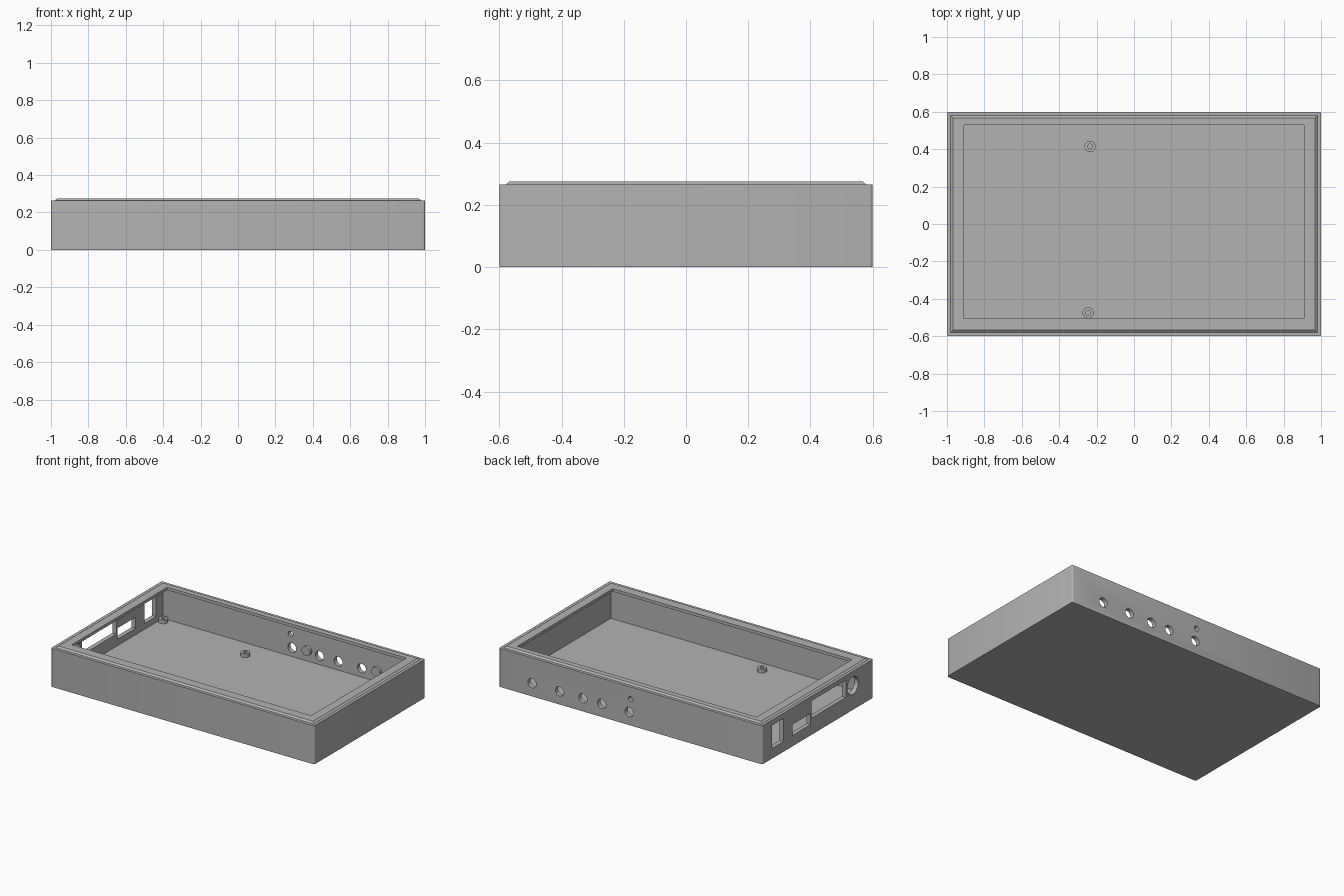
import bpy, bmesh
from mathutils import Matrix, Vector

if "Cube" in bpy.data.objects:
    bpy.data.objects.remove(bpy.data.objects["Cube"])

grey = bpy.data.materials.new("plain grey")
grey.use_nodes = True
COLOUR = (0.45, 0.45, 0.45, 1)
grey.diffuse_color = COLOUR
grey.node_tree.nodes["Principled BSDF"].inputs["Base Color"].default_value = COLOUR

FLOOR = 0.03


def make(name, bm):
    bmesh.ops.recalc_face_normals(bm, faces=bm.faces)
    mesh = bpy.data.meshes.new(name)
    bm.to_mesh(mesh)
    bm.free()
    obj = bpy.data.objects.new(name, mesh)
    bpy.context.collection.objects.link(obj)
    mesh.materials.append(grey)
    return obj


def cylinder(bm, centre, radius, length, axis, sides=32):
    turn = Vector((0, 0, 1)).rotation_difference(Vector(axis)).to_matrix().to_4x4()
    bmesh.ops.create_cone(bm, cap_ends=True, segments=sides, radius1=radius, radius2=radius,
                          depth=length, matrix=Matrix.Translation(centre) @ turn)


def smooth(obj):
    bpy.ops.object.select_all(action="DESELECT")
    obj.select_set(True)
    bpy.context.view_layer.objects.active = obj
    bpy.ops.object.shade_smooth_by_angle(angle=0.6)


def cut(obj, bm_cutter):
    cutter = make("cutter", bm_cutter)
    cutter.hide_render = True
    mod = obj.modifiers.new("cut", "BOOLEAN")
    mod.operation, mod.solver, mod.object = "DIFFERENCE", "EXACT", cutter
    bpy.ops.object.select_all(action="DESELECT")
    bpy.context.view_layer.objects.active = obj
    obj.select_set(True)
    bpy.ops.object.modifier_apply(modifier=mod.name)
    bpy.data.objects.remove(cutter)


# Tray: rectangular loops from the underside, over the stepped lip, down to the floor
# (half width, back y, front y, z)
loops = [(1, 0.6, -0.6, 0), (1, 0.6, -0.6, 0.265), (0.98, 0.58, -0.58, 0.265),
         (0.967, 0.567, -0.567, 0.275), (0.909, 0.53, -0.504, 0.275),
         (0.909, 0.53, -0.504, 0.255), (0.97, 0.57, -0.57, 0.255), (0.97, 0.57, -0.57, FLOOR)]
bm = bmesh.new()
rings = [[bm.verts.new(p) for p in ((-w, f, z), (w, f, z), (w, b, z), (-w, b, z))]
         for w, b, f, z in loops]
for low, high in zip(rings, rings[1:]):
    for i in range(4):
        j = (i + 1) % 4
        bm.faces.new((low[i], low[j], high[j], high[i]))
bm.faces.new(rings[0][::-1])
bm.faces.new(rings[-1])
corners = [e for e in bm.edges if e.verts[0] in rings[0] and e.verts[1] in rings[1]
           or e.verts[1] in rings[0] and e.verts[0] in rings[1]]
bmesh.ops.bevel(bm, geom=corners, offset=0.01, segments=3, affect="EDGES", profile=0.5)
tray = make("tray", bm)

# Round holes through the back wall, and the round socket on the side wall
bm = bmesh.new()
for x in (0.75, 0.54, 0.363, 0.22, 0.011):
    cylinder(bm, (x, 0.59, 0.09), 0.032, 0.1, (0, 1, 0))
cylinder(bm, (0, 0.59, 0.182), 0.018, 0.1, (0, 1, 0))
cylinder(bm, (-0.99, -0.382, 0.167), 0.06, 0.1, (1, 0, 0))
# Rectangular ports on the side wall: y from, y to, z from, z to
for y0, y1, z0, z1 in ((0.371, 0.496, 0.07, 0.229), (0.076, 0.273, 0.074, 0.15),
                       (-0.305, 0.065, 0.114, 0.233)):
    place = Matrix.Translation((-0.99, (y0 + y1) / 2, (z0 + z1) / 2))
    bmesh.ops.create_cube(bm, size=1, matrix=place @ Matrix.Diagonal((0.1, y1 - y0, z1 - z0, 1)))
cut(tray, bm)
smooth(tray)

# Standoffs with screw holes
for x, y in ((-0.235, 0.415), (-0.245, -0.475), (-0.938, 0.53), (-0.938, -0.475)):
    bm = bmesh.new()
    cylinder(bm, (x, y, FLOOR + 0.012), 0.03, 0.026, (0, 0, 1))
    standoff = make("standoff", bm)
    bm = bmesh.new()
    cylinder(bm, (x, y, FLOOR + 0.02), 0.013, 0.03, (0, 0, 1))
    cut(standoff, bm)
    smooth(standoff)

# Round pegs on the inside of the back wall
for x in (0.13, 0.66):
    bm = bmesh.new()
    cylinder(bm, (x, 0.563, 0.105), 0.032, 0.026, (0, 1, 0))
    smooth(make("wall_peg", bm))
